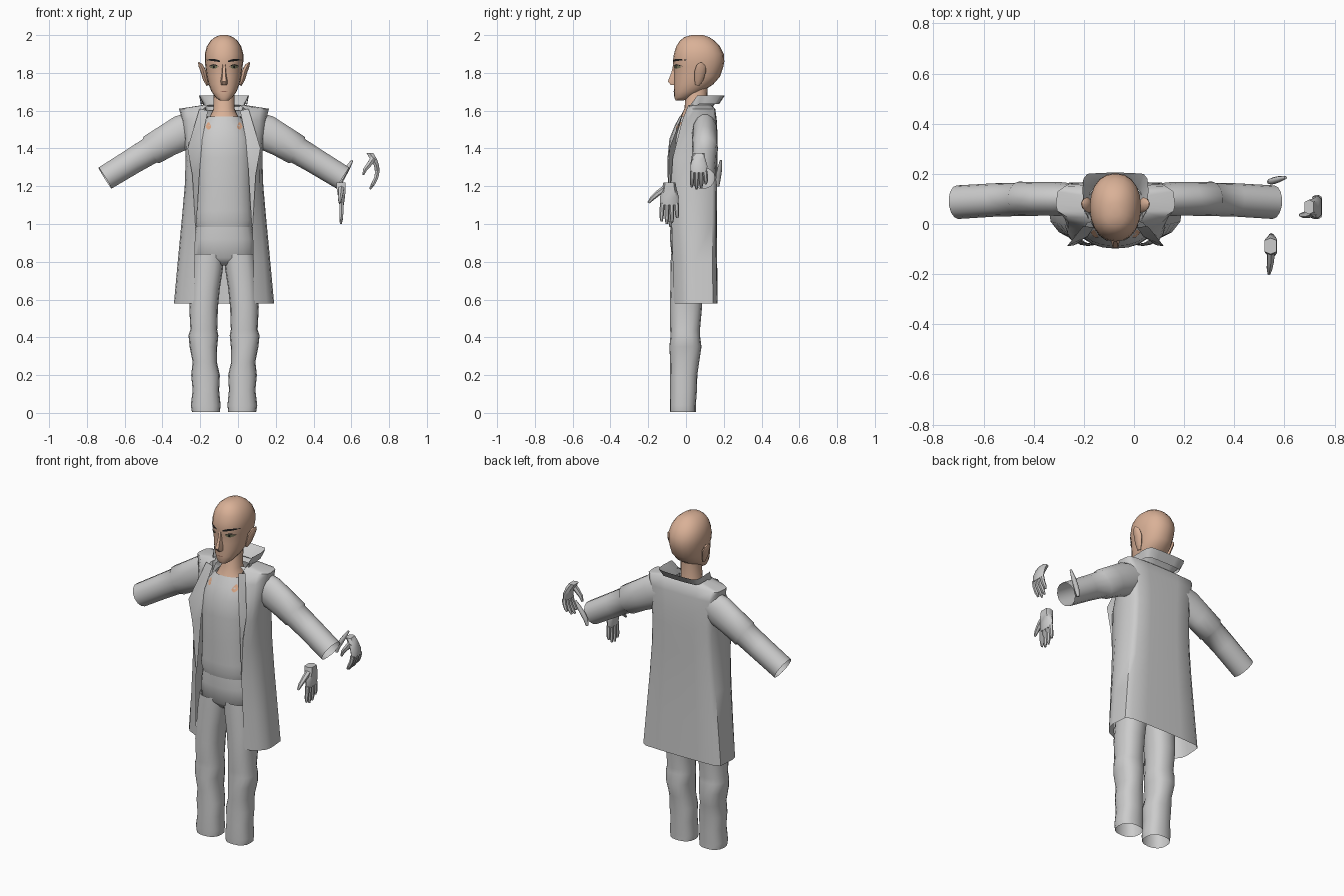
import bpy, bmesh, math
from mathutils import Vector
from mathutils.bvhtree import BVHTree

if "Cube" in bpy.data.objects:
    bpy.data.objects.remove(bpy.data.objects["Cube"])

CX = -0.074  # body centre line


def material(name, rgb):
    m = bpy.data.materials.new(name)
    m.diffuse_color = (*rgb, 1)
    m.use_nodes = True
    m.node_tree.nodes["Principled BSDF"].inputs["Base Color"].default_value = m.diffuse_color
    return m


GREY = material("cloth grey", (0.60, 0.60, 0.60))
SKIN = material("skin", (0.70, 0.44, 0.31))
BLACK = material("brow black", (0.01, 0.01, 0.01))
EYE = material("eye olive", (0.20, 0.20, 0.11))
LIP = material("lip brown", (0.30, 0.14, 0.10))
ORANGE = material("chest skin", (0.72, 0.40, 0.25))


def add_loft(bm, rings, closed=True, caps=True):
    vs = [[bm.verts.new(p) for p in r] for r in rings]
    n = len(rings[0])
    for a, b in zip(vs, vs[1:]):
        for i in range(n if closed else n - 1):
            j = (i + 1) % n
            bm.faces.new((a[i], a[j], b[j], b[i]))
    if closed and caps:
        bm.faces.new(vs[0][::-1])
        bm.faces.new(vs[-1])


def finish(name, bm, mat, angle=50):
    bmesh.ops.recalc_face_normals(bm, faces=bm.faces)
    me = bpy.data.meshes.new(name)
    bm.to_mesh(me)
    me.materials.append(mat)
    me.shade_smooth()
    me.set_sharp_from_angle(angle=math.radians(angle))
    ob = bpy.data.objects.new(name, me)
    bpy.context.collection.objects.link(ob)
    return bm


def oval(z, half, yf, yb, off=0.0, n=20, power=2.2):
    """Horizontal superellipse ring between yf and yb."""
    out = []
    for i in range(n):
        t = 2 * math.pi * i / n
        c, s = math.cos(t), math.sin(t)
        x = math.copysign(abs(c) ** (2 / power), c) * half
        y = math.copysign(abs(s) ** (2 / power), s) * (yb - yf) / 2
        out.append((CX + off + x, (yf + yb) / 2 + y, z))
    return out


def loft(name, rings, mat, **kw):
    bm = bmesh.new()
    add_loft(bm, rings, **kw)
    return finish(name, bm, mat)


def tube(bm, pts, radii, n=6, flats=None, caps=True):
    """Tube through points; flats scale the y radius at each point."""
    pts = [Vector(p) for p in pts]
    flats = flats or [1] * len(pts)
    rings = []
    for i, p in enumerate(pts):
        d = (pts[min(i + 1, len(pts) - 1)] - pts[max(i - 1, 0)]).normalized()
        u = Vector((0, 1, 0))
        u = (u - d * u.dot(d)).normalized()
        v = d.cross(u)
        rings.append([p + (u * math.cos(a) * flats[i] + v * math.sin(a)) * radii[i]
                      for a in (2 * math.pi * k / n for k in range(n))])
    add_loft(bm, rings, caps=caps)


# Head: z, half width, front y, back y
head = loft("head", [oval(*r) for r in (
    (1.655, .025, -.055, -.01), (1.67, .044, -.062, .03), (1.70, .066, -.063, .085),
    (1.74, .082, -.064, .145), (1.78, .091, -.064, .18), (1.83, .098, -.064, .197),
    (1.86, .102, -.070, .203), (1.90, .102, -.064, .200), (1.94, .091, -.052, .180),
    (1.97, .072, -.033, .152), (1.99, .047, -.008, .122), (2.0, .02, .03, .09))], SKIN)
loft("neck", [oval(*r) for r in (
    (1.52, .10, -.045, .13), (1.57, .075, -.03, .12), (1.61, .056, -.008, .11),
    (1.73, .055, .0, .115))], SKIN)

# Nose
loft("nose", [[(CX - h, -.045, z), (CX - h * .5, y + .006, z), (CX + h * .5, y + .006, z),
               (CX + h, -.045, z)]
              for z, h, y in ((1.85, .012, -.072), (1.80, .015, -.084),
                              (1.755, .022, -.102), (1.735, .020, -.086))], SKIN)

# Pointed ears
for s, side in ((1, "left"), (-1, "right")):
    bm = bmesh.new()
    tube(bm, [(CX + s * x, y, z) for x, y, z in (
        (.088, .06, 1.735), (.099, .068, 1.765), (.110, .076, 1.81),
        (.124, .080, 1.84), (.135, .080, 1.856)) ],
        [.006, .012, .015, .012, .003], n=8, flats=[2] * 5)
    finish(side + "_ear", bm, SKIN)

# Shirt
shirt = loft("shirt", [oval(*r) for r in (
    (.985, .148, -.088, .10), (1.02, .155, -.096, .10), (1.07, .150, -.098, .10),
    (1.2, .148, -.096, .11), (1.35, .152, -.098, .125), (1.45, .150, -.088, .13),
    (1.52, .125, -.060, .13), (1.57, .088, -.034, .125))], GREY, caps=False)


# Flat details laid on a curved surface
def patch(name, source, x0, x1, low, high, mat, lift=.003, n=6):
    tree = BVHTree.FromBMesh(source)
    for s, side in ((1, "left_"), (-1, "right_")):
        rows = []
        for f in (low, high):
            row = []
            for i in range(n + 1):
                t = i / n
                p = Vector((CX + s * (x0 + (x1 - x0) * t), -1, f(t)))
                hit = tree.ray_cast(p, Vector((0, 1, 0)))[0]
                row.append((p.x, (hit.y if hit else -.03) - lift, p.z))
            rows.append(row)
        loft(side + name, rows, mat, closed=False)


arch = lambda t: math.sin(math.pi * t)
patch("brow", head, .020, .092, lambda t: 1.857 + .010 * t, lambda t: 1.864 + .007 * arch(t) + .006 * t, BLACK)
patch("lash_line", head, .028, .082, lambda t: 1.834 + .005 * arch(t), lambda t: 1.834 + .012 * arch(t), BLACK)
patch("eye", head, .030, .078, lambda t: 1.832 - .010 * arch(t), lambda t: 1.832 + .008 * arch(t), EYE, .005)
patch("pupil", head, .047, .060, lambda t: 1.831 - .007 * arch(t), lambda t: 1.831 + .007 * arch(t), BLACK, .007)
patch("mouth", head, 0, .026, lambda t: 1.698 + .003 * t, lambda t: 1.704 - .003 * t, LIP)
patch("bare_chest_patch", shirt, .068, .098, lambda t: 1.512 - .012 * arch(t), lambda t: 1.515 + .025 * arch(t), ORANGE)

# Trousers: hips plus two creased legs
loft("trouser_hips", [oval(*r) for r in (
    (.78, .10, -.04, .06), (.82, .165, -.075, .10), (.92, .160, -.085, .105),
    (1.01, .145, -.082, .10))], GREY)
for s, side in ((1, "left"), (-1, "right")):
    rows = ((0.005, .022, .170, -.085, .052), (.04, .018, .176, -.086, .052),
            (.12, .026, .166, -.084, .058), (.20, .022, .174, -.084, .06),
            (.27, .038, .166, -.084, .07), (.35, .036, .182, -.088, .082),
            (.41, .030, .188, -.082, .074), (.44, .036, .178, -.084, .074),
            (.56, .032, .184, -.086, .085), (.66, .022, .178, -.083, .09),
            (.76, .006, .172, -.082, .095), (.84, .0, .162, -.080, .098))
    loft(side + "_trouser_leg", [oval(z, (b - a) / 2, f, k, s * (a + b) / 2, 16, 2.4)
                                 for z, a, b, f, k in rows], GREY, caps=False)


# Open long coat: z, half opening, half width, front y, back y
def open_ring(z, gap, w, yf, yb, zf=None):
    zf = z if zf is None else zf
    ym = yf + (yb - yf) * .5
    half = [(gap, yf, zf), (gap + .62 * (w - gap), yf + .28 * (ym - yf), zf * .7 + z * .3),
            (w * .975, yf + .65 * (ym - yf), z), (w, ym, z),
            (w * .97, yb - .02, z), (w * .85, yb, z), (w * .45, yb + .004, z)]
    return ([(CX + x, y, q) for x, y, q in half] + [(CX, yb + .005, z)] +
            [(CX - x, y, q) for x, y, q in reversed(half)])


loft("long_coat", [open_ring(*r) for r in (
    (.58, .160, .265, -.065, .163), (.8, .155, .245, -.070, .16),
    (1.0, .150, .226, -.076, .158), (1.2, .158, .208, -.080, .16),
    (1.35, .172, .203, -.070, .163), (1.45, .160, .208, -.045, .163),
    (1.55, .128, .222, -.020, .158), (1.61, .110, .238, .005, .15),
    (1.63, .080, .11, .012, .13))], GREY, closed=False)
loft("coat_collar", [open_ring(1.60, .085, .095, -.015, .125, 1.56),
                     open_ring(1.64, .105, .110, .015, .15, 1.62),
                     open_ring(1.68, .126, .132, .06, .20, 1.68),
                     open_ring(1.635, .115, .122, .02, .17, 1.60)], GREY, closed=False)

for s, side in ((1, "left"), (-1, "right")):
    # Lapel, turned outward to a point
    inner = [(.085, -.012, 1.60), (.112, -.050, 1.47), (.128, -.060, 1.30), (.146, -.072, 1.0)]
    outer = [(.130, -.010, 1.61), (.193, -.088, 1.40), (.168, -.086, 1.26), (.152, -.079, 1.0)]
    loft(side + "_lapel", [[(CX + s * x, y, z) for x, y, z in row] for row in (inner, outer)],
         GREY, closed=False)
    # Sleeve with a step at the elbow
    bm = bmesh.new()
    tube(bm, [(CX + s * x, y, z) for x, y, z in (
        (.15, .10, 1.515), (.22, .10, 1.485), (.30, .10, 1.442), (.385, .10, 1.392),
        (.392, .098, 1.388), (.48, .096, 1.335), (.630, .087, 1.243))],
        [.085, .096, .088, .084, .074, .070, .067], n=14,
        flats=[.7, .7, .76, .82, .9, .95, 1], caps=False)
    finish(side + "_sleeve", bm, GREY)


# Loose hands: fingers along -z, thumb toward -y, curled by bending toward -x
def hand(name, x, y, z, w, length, curl, thick, thumb):
    bm = bmesh.new()
    px = lambda t: x + curl * (math.sin(math.pi * t) - .35)
    at = lambda t, o: (px(t), y + o, z - length * t)
    add_loft(bm, [[(px(t) + a * th, y + b * hw, z - length * t)
                   for a, b in ((-1, -.7), (-1, .7), (0, 1), (1, .7), (1, -.7), (0, -1))]
                  for t, hw, th in ((0, w * .32, thick), (.15, w * .38, thick),
                                    (.35, w * .5, thick * .75), (.54, w * .48, .012))])
    for i in range(4):
        o = (i - 1.5) * w * .25
        e = (.94, 1.0, .97, .86)[i]
        tube(bm, [at(.5, o), at(.5 + (e - .5) * .4, o * 1.05),
                  at(.5 + (e - .5) * .75, o * 1.1), at(e, o * 1.1)],
             [.013, .012, .011, .006])
    tube(bm, [at(.15, -w * .25)] + [(x + a, y + b, z - c) for a, b, c in thumb],
         [.017, .015, .012, .006])
    finish(name, bm, GREY)


hand("open_hand", .546, -.088, 1.22, .10, .22, .004, .024,
     [(-.002, -.062, .058), (-.006, -.092, .085), (-.008, -.111, .108)])
hand("curled_hand", .712, .068, 1.375, .09, .19, .040, .018,
     [(-.018, -.030, .06), (-.038, -.032, .085), (-.050, -.032, .115)])

# Small loose finger behind the sleeve
bm = bmesh.new()
tube(bm, [(.605, .185, 1.337), (.583, .180, 1.30), (.562, .174, 1.265), (.547, .170, 1.235),
          (.538, .168, 1.20)], [.006, .012, .014, .013, .008], n=8)
finish("loose_finger", bm, GREY)
